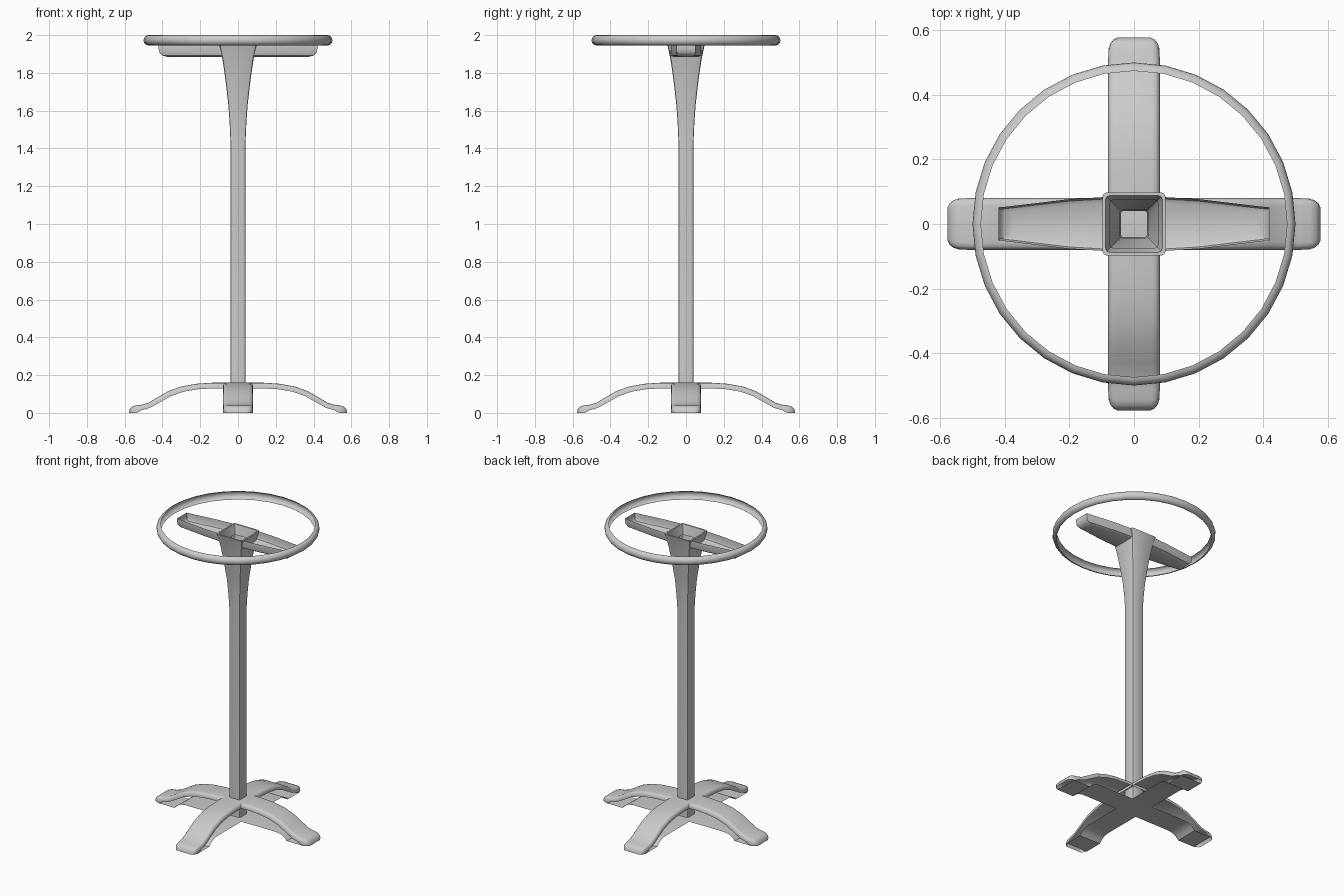
import bpy, bmesh, math

if "Cube" in bpy.data.objects:
    bpy.data.objects.remove(bpy.data.objects["Cube"])


def loft(name, rows, closed=False, cyclic=False, angle=35):
    """Skin a list of point rows into one smooth-shaded sheet."""
    bm = bmesh.new()
    grid = [[bm.verts.new(p) for p in row] for row in rows]
    n = len(rows[0])
    for i in range(len(rows) if cyclic else len(rows) - 1):
        a, b = grid[i], grid[(i + 1) % len(rows)]
        for j in range(n if closed else n - 1):
            k = (j + 1) % n
            bm.faces.new((a[j], b[j], b[k], a[k]))
    bmesh.ops.remove_doubles(bm, verts=bm.verts, dist=0.0002)
    bmesh.ops.recalc_face_normals(bm, faces=bm.faces)
    me = bpy.data.meshes.new(name)
    bm.to_mesh(me)
    bm.free()
    ob = bpy.data.objects.new(name, me)
    bpy.context.collection.objects.link(ob)
    bpy.ops.object.select_all(action='DESELECT')
    ob.select_set(True)
    bpy.context.view_layer.objects.active = ob
    bpy.ops.object.shade_smooth_by_angle(angle=math.radians(angle))
    return ob


# Table rim: rounded edge band, open towards the middle
SEG = 32
rim = []
for i in range(SEG):
    a = 2 * math.pi * i / SEG
    row = []
    for j in range(9):
        t = math.pi / 2 - math.pi * j / 8
        r = 0.474 + 0.026 * math.cos(t)
        row.append((r * math.cos(a), r * math.sin(a), 1.9725 + 0.0275 * math.sin(t)))
    rim.append(row)
loft("table_rim", rim, cyclic=True)

# Post: square tube flaring into a socket, then folding over a thin lip
def square(h, z):
    c = h * 0.15
    pts = []
    for q in range(4):
        for x, y in ((h, -h + c), (h, h - c), (h - c * 0.3, h - c * 0.3)):
            for _ in range(q):
                x, y = -y, x
            pts.append((x, y, z))
    return pts

post_profile = [(0.04, 0.04), (0.04, 1.44), (0.044, 1.53), (0.051, 1.63),
                (0.066, 1.76), (0.082, 1.87), (0.098, 1.945), (0.088, 1.945),
                (0.075, 1.88)]
loft("post", [square(h, z) for h, z in post_profile], closed=True)

# Support arms: open-topped tapering trays either side of the post
arm_stations = [(0.08, 0.084, 1.885), (0.2, 0.077, 1.885), (0.375, 0.056, 1.885),
                (0.402, 0.053, 1.892), (0.416, 0.052, 1.908), (0.42, 0.051, 1.925),
                (0.42, 0.051, 1.945)]
for side, label in ((1, "right"), (-1, "left")):
    rows = []
    for x, w, zf in arm_stations:
        half = [(w, 1.945), (w, max(zf, 1.907)), (w - 0.006, max(zf, 1.892)), (w - 0.018, zf)]
        section = half + [(-y, z) for y, z in reversed(half)]
        rows.append([(side * x, y, z) for y, z in section])
    loft("support_arm_" + label, rows)

# Feet: two crossing arched strips with turned-down edges over a base plate
# station: top x, top z, edge x, edge z, half width
arch = [(0, 0.16, 0, 0.13, 0.08), (0.13, 0.16, 0.13, 0.13, 0.08),
        (0.22, 0.154, 0.213, 0.125, 0.08), (0.30, 0.14, 0.289, 0.112, 0.08),
        (0.37, 0.115, 0.355, 0.089, 0.08), (0.43, 0.08, 0.415, 0.055, 0.08),
        (0.475, 0.053, 0.465, 0.027, 0.08), (0.51, 0.043, 0.51, 0.014, 0.08),
        (0.545, 0.039, 0.535, 0.0, 0.079), (0.562, 0.032, 0.556, 0.0, 0.074),
        (0.573, 0.02, 0.57, 0.0, 0.064), (0.577, 0.0, 0.577, 0.0, 0.052)]
edge = [(1, 1), (1, 0.65), (0.955, 0.28), (0.86, 0.06), (0.7, 0)]
edge += [(-w, d) for w, d in reversed(edge)]
plate = [(0, 0.04), (0.34, 0.04), (0.375, 0.034), (0.4, 0.02), (0.42, 0), (0.545, 0)]


def both_ways(half):
    return [(-s[0],) + tuple(s[1:]) for s in reversed(half[1:])] + list(half)


full_arch = [(-tx, tz, -ex, ez, w) for tx, tz, ex, ez, w in reversed(arch[1:])] + arch
for label, turn in (("x", 0), ("y", math.pi / 2)):
    rows = [[(tx + (ex - tx) * d, w * s, tz + (ez - tz) * d) for s, d in edge]
            for tx, tz, ex, ez, w in full_arch]
    loft("foot_arch_" + label, rows, angle=45).rotation_euler.z = turn
    rows = [[(x, -0.079, z), (x, 0.079, z)] for x, z in both_ways(plate)]
    loft("foot_plate_" + label, rows).rotation_euler.z = turn
